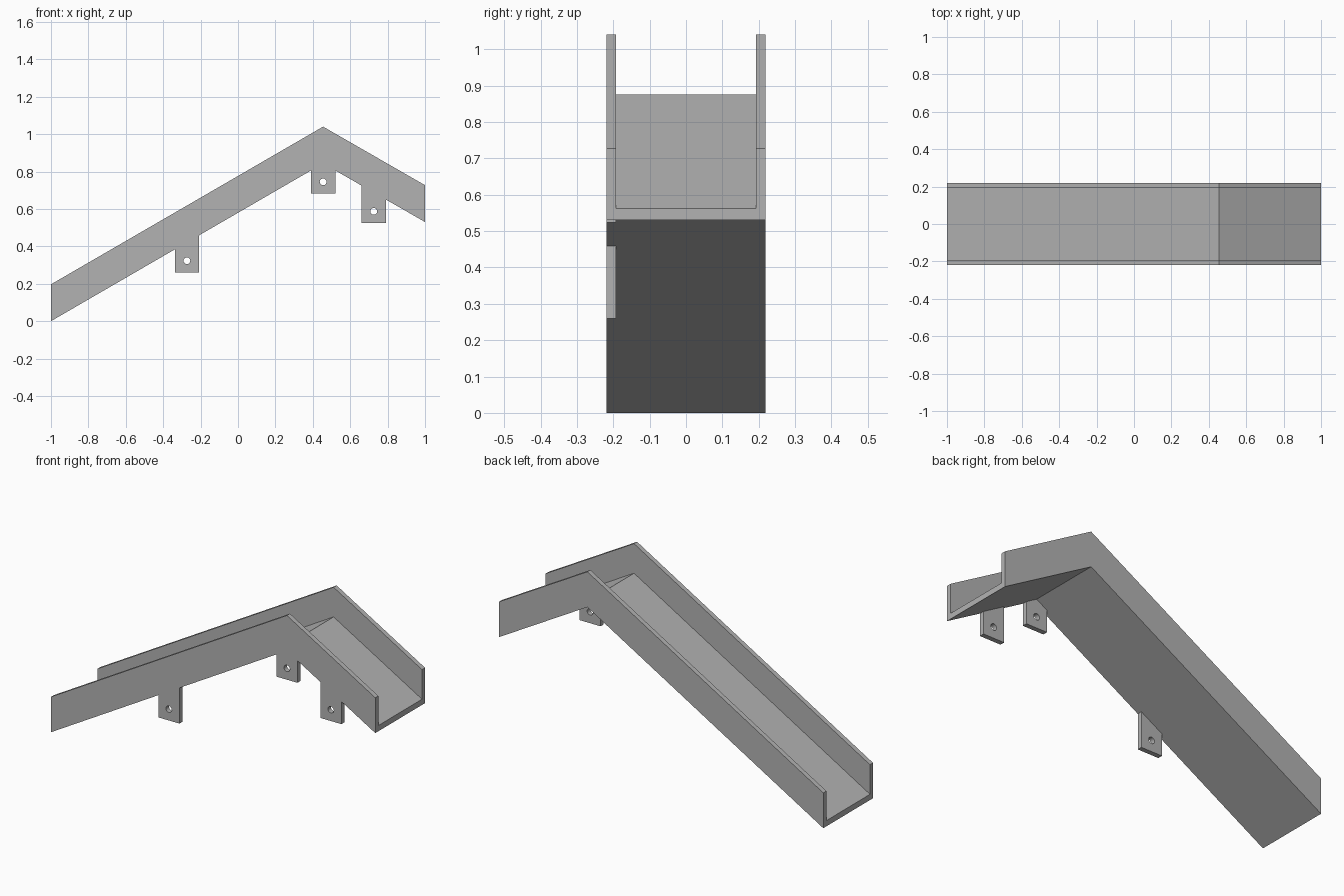
import bpy, bmesh, math
from mathutils import Matrix

cube = bpy.data.objects.get("Cube")
if cube:
    bpy.data.objects.remove(cube, do_unlink=True)

grey = bpy.data.materials.new("plain grey")
grey.use_nodes = True
colour = (0.45, 0.45, 0.45, 1)
grey.diffuse_color = colour
grey.node_tree.nodes["Principled BSDF"].inputs["Base Color"].default_value = colour

HALF_WIDTH, WALL = 0.219, 0.027
APEX_X = 0.455
TAB_HALF, TAB_DROP, HOLE = 0.065, 0.063, 0.018
TABS = [(-0.273, 0.323), (APEX_X, 0.745), (0.726, 0.587)]  # hole centres


def underside(x):
    """Height of the channel's bent lower edge."""
    if x < APEX_X:
        return 0.843 * (x + 1) / (APEX_X + 1)
    return 0.843 - 0.313 * (x - APEX_X) / (1 - APEX_X)


def bent_strip(height):
    xs = (-1, APEX_X, 1)
    return ([(x, underside(x)) for x in xs]
            + [(x, underside(x) + height) for x in reversed(xs)])


def circle(cx, cz, r, n=24):
    return [(cx + r * math.cos(2 * math.pi * i / n),
             cz + r * math.sin(2 * math.pi * i / n)) for i in range(n)]


def plate(name, loops, y0, y1):
    """Extrude an x-z outline, with any holes, from y0 to y1."""
    curve = bpy.data.curves.new(name, "CURVE")
    curve.dimensions = "2D"
    curve.fill_mode = "BOTH"
    curve.extrude = (y1 - y0) / 2
    for loop in loops:
        spline = curve.splines.new("POLY")
        spline.points.add(len(loop) - 1)
        for point, (x, z) in zip(spline.points, loop):
            point.co = (x, z, 0, 1)
        spline.use_cyclic_u = True
    helper = bpy.data.objects.new(name + " outline", curve)
    bpy.context.collection.objects.link(helper)
    bpy.context.view_layer.update()
    deps = bpy.context.evaluated_depsgraph_get()
    mesh = bpy.data.meshes.new_from_object(helper.evaluated_get(deps))
    bpy.data.objects.remove(helper, do_unlink=True)
    bpy.data.curves.remove(curve)

    # Stand the plate upright and weld it into a clean solid
    mesh.transform(Matrix.Translation((0, (y0 + y1) / 2, 0))
                   @ Matrix.Rotation(math.pi / 2, 4, "X"))
    bm = bmesh.new()
    bm.from_mesh(mesh)
    bmesh.ops.remove_doubles(bm, verts=bm.verts, dist=1e-5)
    bmesh.ops.recalc_face_normals(bm, faces=bm.faces)
    for face in bm.faces:
        face.smooth = False
        face.material_index = 0
    bm.to_mesh(mesh)
    bm.free()
    mesh.materials.clear()
    mesh.materials.append(grey)
    obj = bpy.data.objects.new(name, mesh)
    bpy.context.collection.objects.link(obj)
    return obj


# Front wall: bent strip with three hanging tabs, each with a bolt hole
strip = bent_strip(0.197)
outline = [strip[0]]
for x, z in TABS:
    left, right, low = x - TAB_HALF, x + TAB_HALF, z - TAB_DROP
    outline += [(left, underside(left)), (left, low),
                (right, low), (right, underside(right))]
outline += strip[2:]
plate("front_wall", [outline] + [circle(x, z, HOLE) for x, z in TABS],
      -HALF_WIDTH, -HALF_WIDTH + WALL)

# Plain back wall and the bent floor between the walls
plate("back_wall", [strip], HALF_WIDTH - WALL, HALF_WIDTH)
plate("channel_floor", [bent_strip(0.032)],
      -HALF_WIDTH + WALL, HALF_WIDTH - WALL)
